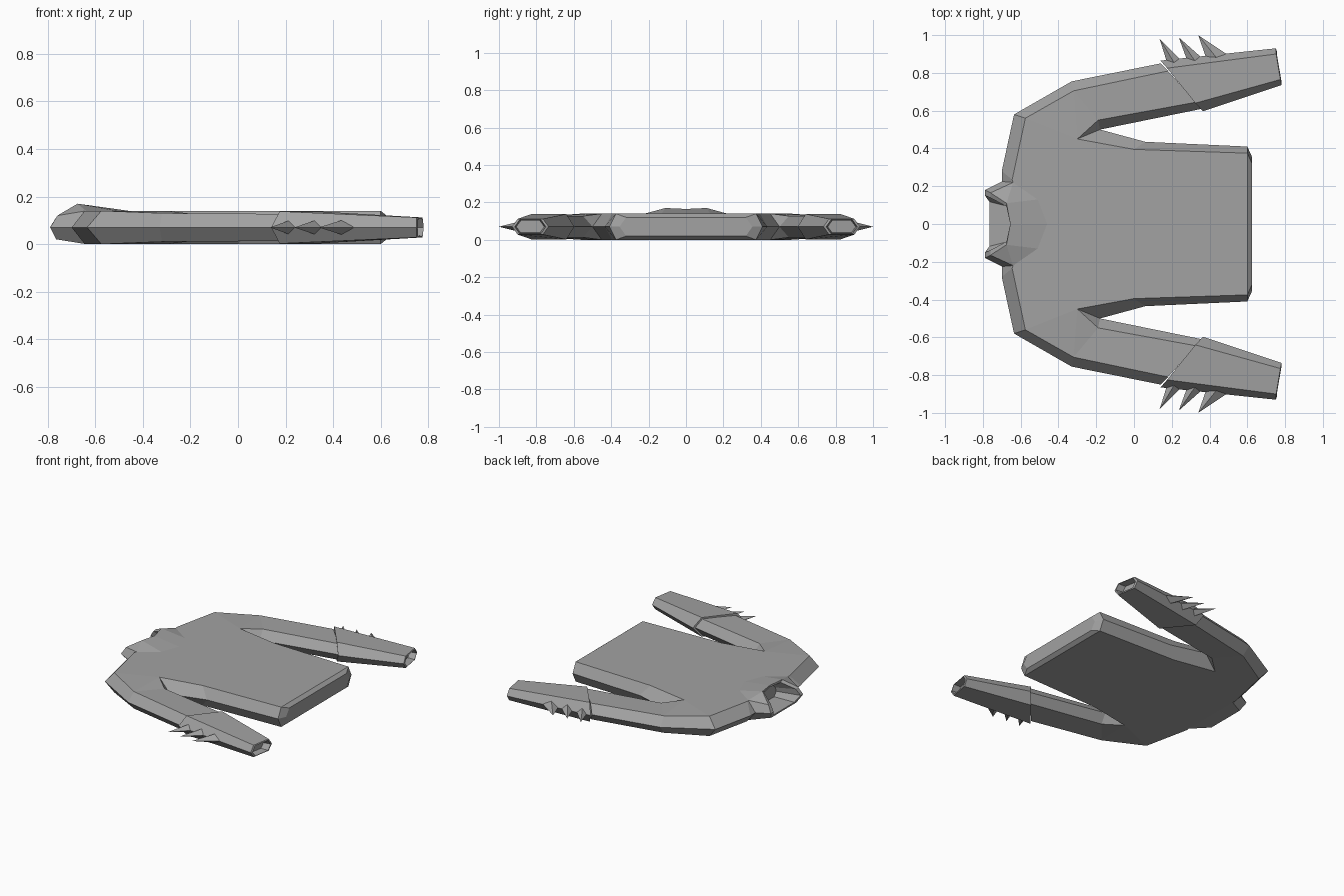
import bpy
import bmesh
from mathutils import Vector

cube = bpy.data.objects.get("Cube")
if cube:
    bpy.data.objects.remove(cube, do_unlink=True)

MID = 0.07

cloth = bpy.data.materials.new("plain grey cloth")
cloth.use_nodes = True
grey = (0.36, 0.36, 0.36, 1)
cloth.diffuse_color = grey
cloth.node_tree.nodes["Principled BSDF"].inputs["Base Color"].default_value = grey


class Part:
    """Half of a part on the +y side, mirrored across y when finished."""

    def __init__(self, name):
        self.name = name
        self.bm = bmesh.new()
        self.verts = {}

    def vert(self, point):
        key = tuple(round(c, 4) for c in point)
        if key not in self.verts:
            self.verts[key] = self.bm.verts.new(key)
        return self.verts[key]

    def face(self, *points):
        corners = list(dict.fromkeys(self.vert(p) for p in points))
        if len(corners) > 2:
            self.bm.faces.new(corners)

    def bridge(self, ring_a, ring_b, closed=True):
        count = len(ring_a)
        for i in range(count if closed else count - 1):
            j = (i + 1) % count
            self.face(ring_a[i], ring_a[j], ring_b[j], ring_b[i])

    def finish(self):
        bm = self.bm
        bmesh.ops.mirror(bm, geom=bm.verts[:] + bm.edges[:] + bm.faces[:],
                         axis='Y', merge_dist=0.0005)
        bmesh.ops.remove_doubles(bm, verts=bm.verts[:], dist=0.0005)
        bmesh.ops.recalc_face_normals(bm, faces=bm.faces[:])
        mesh = bpy.data.meshes.new(self.name)
        bm.to_mesh(mesh)
        bm.free()
        mesh.materials.append(cloth)
        obj = bpy.data.objects.new(self.name, mesh)
        bpy.context.collection.objects.link(obj)


# Shirt outline: flat panel corner, widest seam corner, panel height
outline = {
    "hem_centre": ((.625, 0), (.625, 0), .12),
    "hem_cap": ((.625, .32), (.625, .355), .12),
    "hem_corner": ((.6, .375), (.6, .41), .14),
    "waist": ((0, .395), (.06, .435), .14),
    "armpit": ((-.3, .45), (-.18, .5), .14),
    "underarm": ((-.19, .55), (-.18, .5), .127),
    "wrist_inner": ((.33, .645), (.36, .61), .127),
    "wrist_outer": ((.18, .81), (.14, .85), .127),
    "elbow": ((-.32, .705), (-.33, .755), .13),
    "shoulder": ((-.575, .56), (-.635, .58), .14),
    "yoke": ((-.645, .235), (-.7, .28), .14),
    "neck": ((-.64, .22), (-.7, .225), .14),
}
top = {k: Vector((*t, z)) for k, (t, m, z) in outline.items()}
seam = {k: Vector((*m, MID)) for k, (t, m, z) in outline.items()}
under = {k: Vector((*t, 2 * MID - z)) for k, (t, m, z) in outline.items()}

shirt = Part("shirt")
for panel in (top, under):
    shirt.bridge(list(panel.values()), list(seam.values()), closed=False)
    hem_fold = Vector((.6, 0, panel["hem_corner"].z))
    shirt.face(hem_fold, panel["hem_corner"], panel["hem_cap"], panel["hem_centre"])
    # Sleeve and shoulder panels
    for names in ("underarm wrist_inner wrist_outer elbow", "armpit underarm elbow",
                  "armpit elbow shoulder"):
        shirt.face(*[panel[n] for n in names.split()])

# Chest, back and collar
chest, chest_side = Vector((-.46, 0, .14)), Vector((-.51, .13, .14))
nape = Vector((-.64, 0, 0))
rim = [Vector(p) for p in ((-.655, 0, .165), (-.675, .11, .17), (-.76, .165, .12),
                           (-.79, .18, MID), (-.765, .14, .02), (-.765, 0, .02))]
body = ["hem_corner", "waist", "armpit"]
shirt.face(Vector((.6, 0, .14)), *[top[n] for n in body], chest_side, chest)
shirt.face(top["armpit"], top["shoulder"], top["yoke"], top["neck"], chest_side)
shirt.face(Vector((.6, 0, 0)),
           *[under[n] for n in body + ["shoulder", "yoke", "neck"]], nape)
shirt.face(chest, chest_side, rim[1], rim[0])
shirt.face(chest_side, top["neck"], rim[1])
shirt.face(top["neck"], rim[2], rim[1])
shirt.face(top["neck"], seam["neck"], rim[3], rim[2])
shirt.face(seam["neck"], under["neck"], rim[4], rim[3])
shirt.face(under["neck"], nape, rim[5], rim[4])

# Hollow neck opening
lip = [Vector((p.x, p.y * .84, .085 + (p.z - .085) * .84)) for p in rim]
deep = [Vector((-.63, p.y * .6, .085 + (p.z - .085) * .6)) for p in rim]
shirt.bridge(rim, lip, closed=False)
shirt.bridge(lip, deep, closed=False)
shirt.face(*deep)
shirt.finish()


def cuff_ring(outer, outer_top, inner_top, inner, height):
    low = 2 * MID - height
    return [Vector((*p, z)) for p, z in (
        (outer, MID), (outer_top, height), (inner_top, height),
        (inner, MID), (inner_top, low), (outer_top, low))]


def shrink(ring, factor, shift):
    centre = sum(ring, Vector((0, 0, 0))) / len(ring)
    return [centre + (p - centre) * factor + Vector((shift, 0, 0)) for p in ring]


# Flared cuffs with a recessed open end
cuffs = Part("cuffs")
start = cuff_ring((.14, .865), (.175, .825), (.325, .64), (.365, .597), .138)
end = cuff_ring((.75, .93), (.752, .9), (.775, .765), (.78, .735), .112)
edge = shrink(end, .85, .004)
recess = shrink(edge, .9, -.05)
for ring_a, ring_b in ((start, end), (end, edge), (edge, recess)):
    cuffs.bridge(ring_a, ring_b)
cuffs.face(*start)
cuffs.face(*recess)
cuffs.finish()

# Swept-back diamond spikes along each cuff
spikes = Part("cuff_spikes")
for tip, left, right in (((.135, .982), (.175, .855), (.26, .855)),
                         ((.237, .988), (.28, .87), (.37, .87)),
                         ((.34, 1), (.38, .885), (.49, .9))):
    apex = Vector((*tip, MID))
    a, b = Vector((*left, MID)), Vector((*right, MID))
    middle = (a + b) / 2 - Vector((0, .01, 0))
    rise = Vector((0, 0, .03))
    base = [a, middle + rise, b, middle - rise]
    spikes.bridge(base, [apex] * len(base))
    spikes.face(*base)
spikes.finish()
